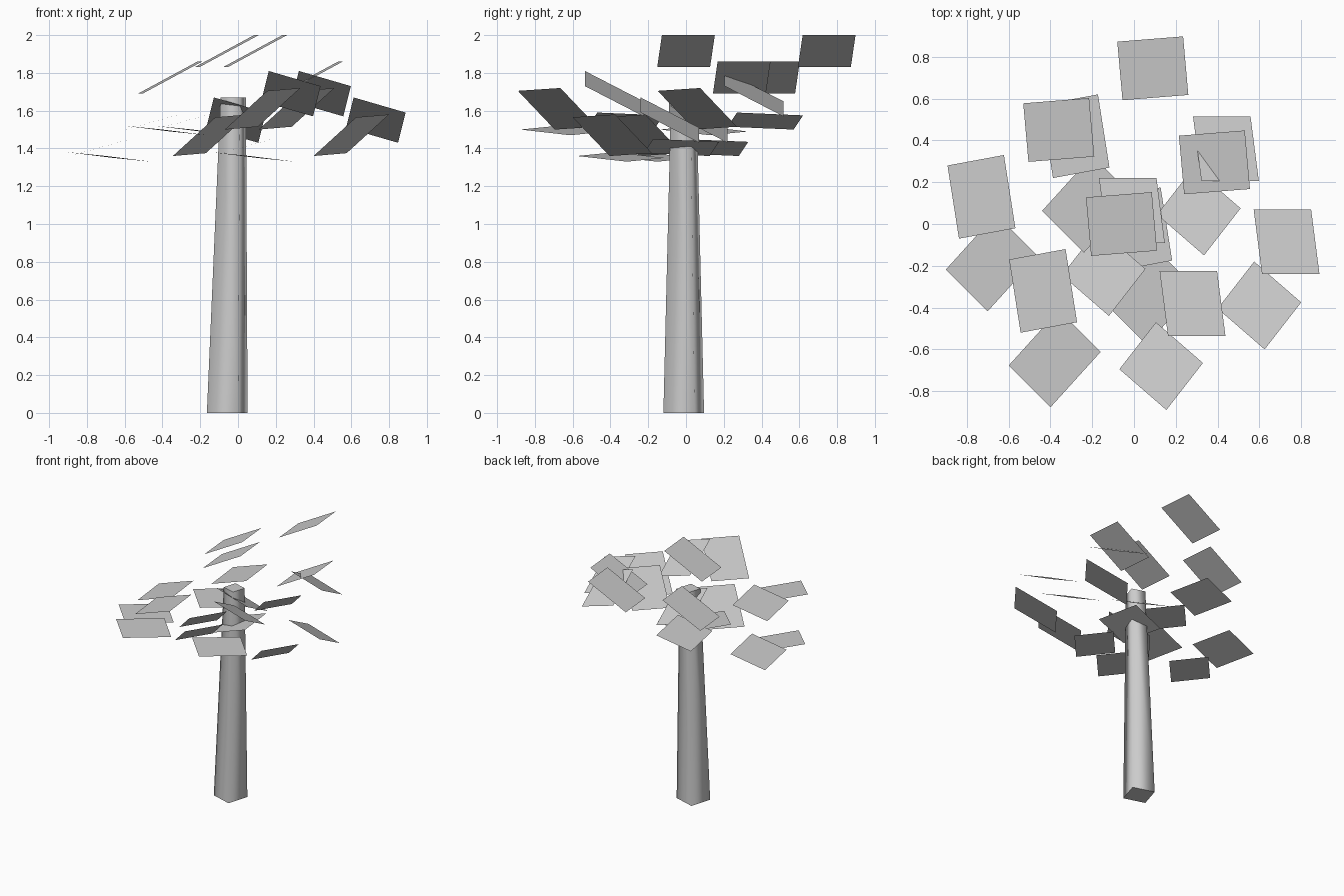
import bpy, bmesh, math
from mathutils import Vector, Matrix

cube = bpy.data.objects.get("Cube")
if cube:
    bpy.data.objects.remove(cube, do_unlink=True)

# One plain grey for everything
grey = bpy.data.materials.new("plain_grey")
grey.use_nodes = True
colour = (0.6, 0.6, 0.6, 1)
grey.diffuse_color = colour
bsdf = grey.node_tree.nodes["Principled BSDF"]
bsdf.inputs["Base Color"].default_value = colour


def make_object(name, bm):
    mesh = bpy.data.meshes.new(name)
    bm.to_mesh(mesh)
    bm.free()
    mesh.materials.append(grey)
    obj = bpy.data.objects.new(name, mesh)
    bpy.context.collection.objects.link(obj)
    return obj


# Trunk: twisted square post, tapering and leaning slightly
def build_trunk():
    bm = bmesh.new()
    bmesh.ops.create_cone(bm, cap_ends=True, segments=4, radius1=0.122,
                          radius2=0.076, depth=1.67)
    turn = Matrix.Rotation(math.radians(45 - 17), 4, 'Z')
    bmesh.ops.transform(bm, matrix=turn, verts=bm.verts)
    for v in bm.verts:
        v.co += Vector((-0.057 if v.co.z < 0 else -0.025, -0.012, 0.835))
    bm.normal_update()
    for f in bm.faces:
        f.smooth = abs(f.normal.z) < 0.5
    make_object("trunk", bm)


# Leaf card group: one tilted card shape repeated at several centres
def build_leaves(name, long_edge, short_edge, centres):
    u, v = Vector(long_edge) / 2, Vector(short_edge) / 2
    if u.cross(v).z < 0:
        v = -v
    bm = bmesh.new()
    for centre in centres:
        c = Vector(centre)
        bm.faces.new([bm.verts.new(c + p)
                      for p in (-u - v, u - v, u + v, -u + v)])
    make_object(name, bm)


build_trunk()
build_leaves("top_leaves", (.315, .025, .17), (.025, -.28, 0),
             [(.09, .745, 1.915), (-.06, 0, 1.915),
              (-.36, .45, 1.775), (.385, .295, 1.775)])
build_leaves("left_leaves", (-.04, .31, -.16), (.275, 0, -.08),
             [(.73, -.085, 1.55), (-.01, .065, 1.55),
              (.28, -.38, 1.69), (.44, .36, 1.69)])
build_leaves("front_leaves", (.225, -.195, .205), (.175, .225, .015),
             [(.6, -.39, 1.47), (-.145, -.23, 1.47),
              (.13, -.68, 1.61), (.31, .06, 1.61)])
build_leaves("right_leaves", (.055, -.35, .015), (.27, .05, .075),
             [(-.73, .13, 1.405), (.02, -.025, 1.405),
              (-.435, -.32, 1.545), (-.28, .42, 1.545)])
build_leaves("low_leaves", (.24, .265, -.03), (-.2, .2, .02),
             [(-.38, -.645, 1.495), (-.22, .095, 1.495),
              (-.68, -.185, 1.355), (.08, -.345, 1.355)])
